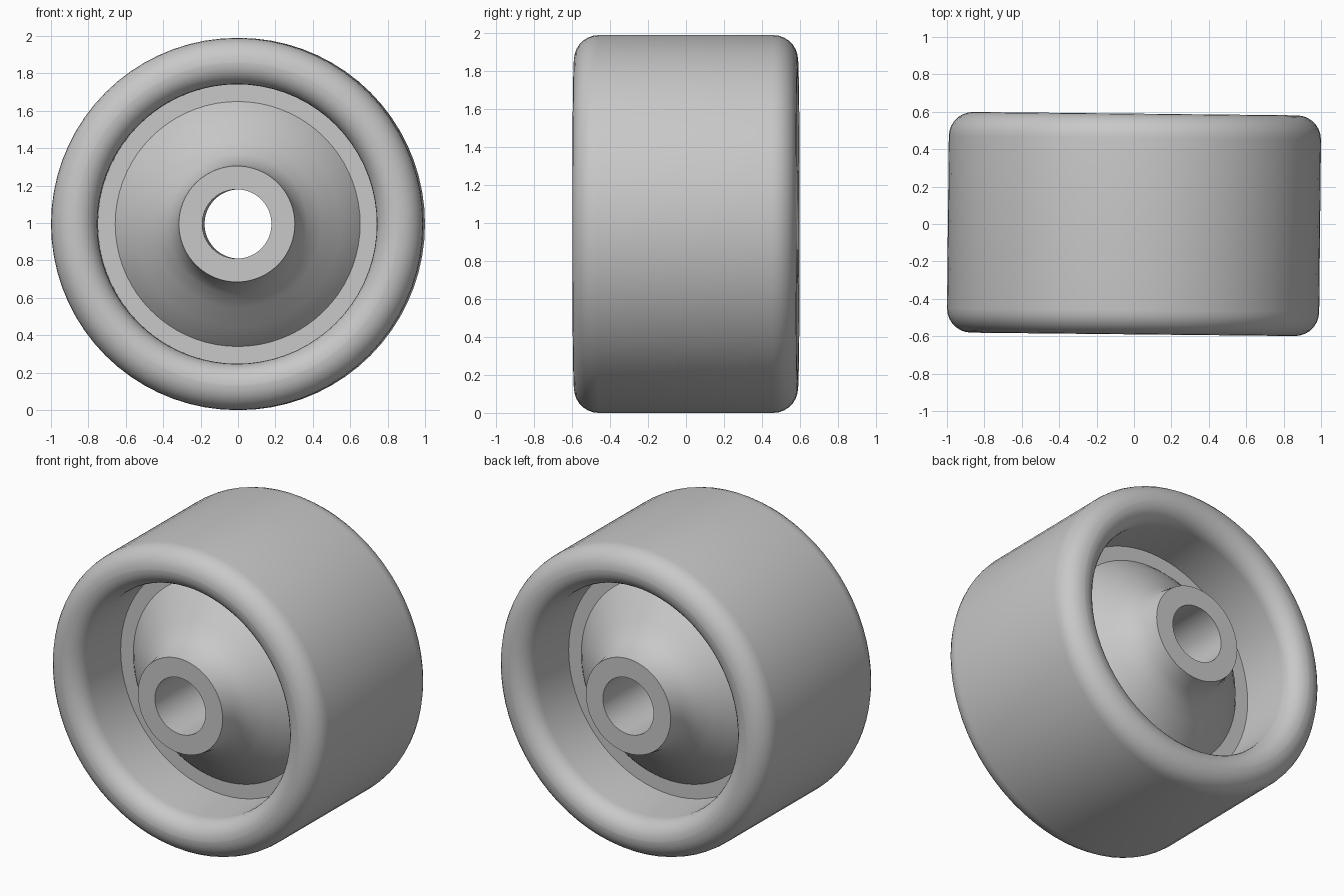
import bpy, bmesh, math

SEGMENTS = 72
RADIUS = 0.995
HALF_WIDTH = 0.59
YAW = math.radians(-0.6)

cube = bpy.data.objects.get("Cube")
if cube:
    bpy.data.objects.remove(cube, do_unlink=True)

grey = bpy.data.materials.new("light_grey")
grey.use_nodes = True
colour = (0.58, 0.58, 0.58, 1)
grey.diffuse_color = colour
grey.node_tree.nodes["Principled BSDF"].inputs["Base Color"].default_value = colour


def arc(r, y, radius, start, end, steps=7):
    """Rounded corner as (radius, depth) points; angles in degrees."""
    angles = [math.radians(start + (end - start) * i / steps) for i in range(steps + 1)]
    return [(r + radius * math.cos(a), y + radius * math.sin(a)) for a in angles]


def revolve(name, half_profile):
    """Mirror a half profile front to back, then spin it around the y axle."""
    profile = half_profile + [(r, -y) for r, y in reversed(half_profile)]
    bm = bmesh.new()
    rings = []
    for i in range(SEGMENTS):
        a = math.tau * i / SEGMENTS
        rings.append([bm.verts.new((r * math.cos(a), y, r * math.sin(a))) for r, y in profile])
    count = len(profile)
    for i in range(SEGMENTS):
        here, after = rings[i], rings[(i + 1) % SEGMENTS]
        for j in range(count):
            k = (j + 1) % count
            bm.faces.new((here[j], here[k], after[k], after[j]))
    bmesh.ops.recalc_face_normals(bm, faces=bm.faces)
    mesh = bpy.data.meshes.new(name)
    bm.to_mesh(mesh)
    bm.free()
    mesh.materials.append(grey)
    obj = bpy.data.objects.new(name, mesh)
    bpy.context.collection.objects.link(obj)
    obj.location.z = RADIUS
    obj.rotation_euler.z = YAW
    bpy.ops.object.select_all(action="DESELECT")
    obj.select_set(True)
    bpy.context.view_layer.objects.active = obj
    bpy.ops.object.shade_smooth_by_angle(angle=math.radians(32))
    return obj


# Thick tyre with rounded shoulders and lips
shoulder, lip, inner = 0.13, 0.115, 0.747
tyre = arc(RADIUS - shoulder, HALF_WIDTH - shoulder, shoulder, 0, 90)
tyre += arc(inner + lip, HALF_WIDTH - lip, lip, 90, 180)
revolve("tyre", tyre)

# Wheel core: flat ledge, flared web, hub face flush with the tyre, open bore
core = [(0.75, 0.155), (0.655, 0.155), (0.62, 0.195), (0.55, 0.262), (0.45, 0.345),
        (0.375, 0.415), (0.328, 0.49), (0.31, HALF_WIDTH), (0.185, HALF_WIDTH)]
revolve("wheel_core", core)
